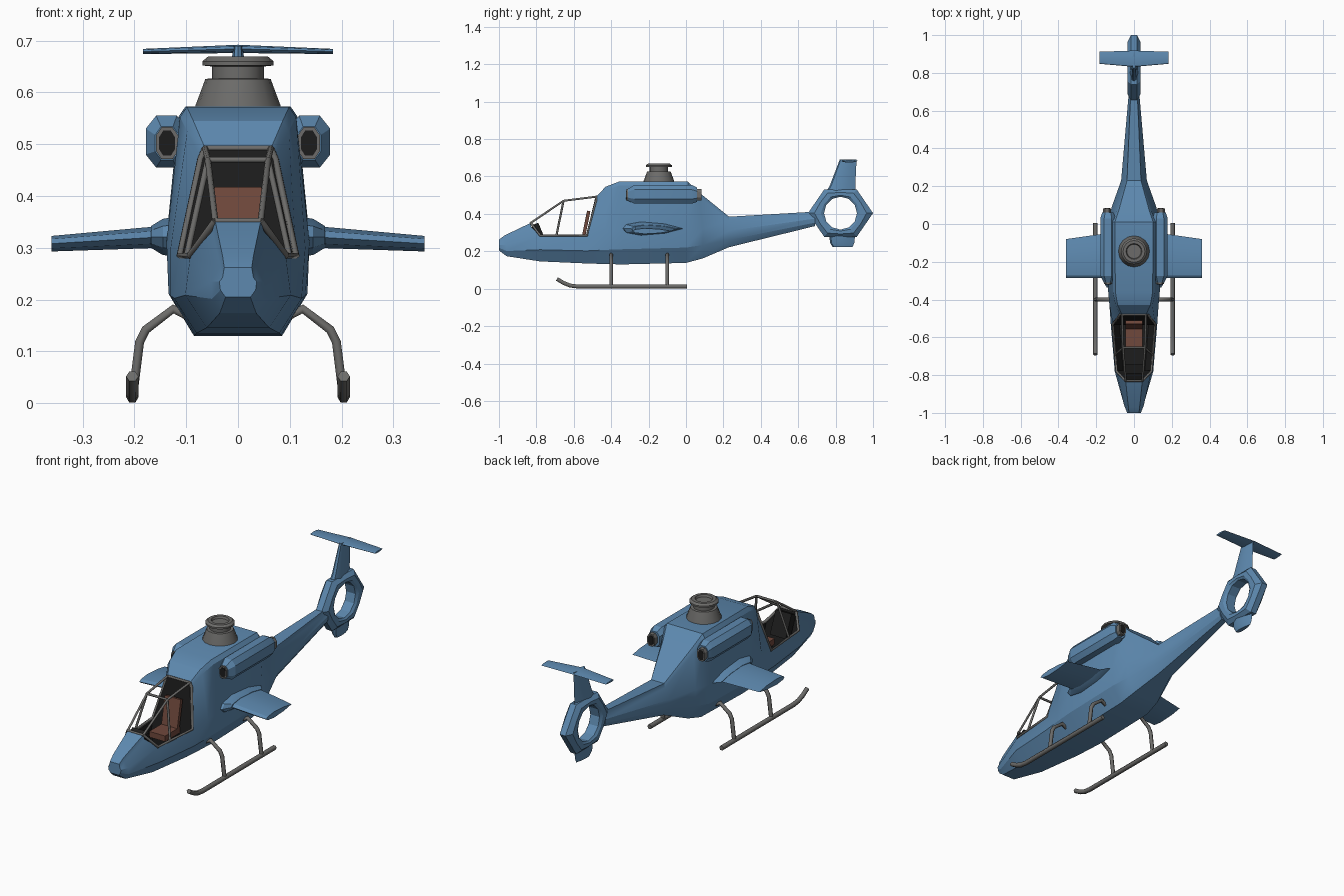
import bpy, bmesh, math
from mathutils import Vector

if "Cube" in bpy.data.objects:
    bpy.data.objects.remove(bpy.data.objects["Cube"], do_unlink=True)


def material(name, colour):
    mat = bpy.data.materials.new(name)
    mat.use_nodes = True
    mat.diffuse_color = (*colour, 1)
    mat.node_tree.nodes["Principled BSDF"].inputs["Base Color"].default_value = (*colour, 1)
    return mat


BLUE = material("steel blue paint", (0.11, 0.25, 0.43))
GREY = material("grey metal", (0.15, 0.148, 0.142))
BLACK = material("black interior", (0.012, 0.012, 0.012))
BROWN = material("brown leather", (0.16, 0.065, 0.045))


def finish(obj, mat, mirror):
    obj.data.materials.append(mat)
    if mirror:
        obj.modifiers.new("mirror", "MIRROR")
    bpy.ops.object.select_all(action="DESELECT")
    obj.select_set(True)
    bpy.context.view_layer.objects.active = obj
    return obj


def loft(name, rings, mat, mirror=False, loop=False, skip=None, angle=25):
    """Skin closed rings of points; skip(ring, side) leaves a face out."""
    bm = bmesh.new()
    verts = [[bm.verts.new(p) for p in ring] for ring in rings]
    n = len(rings[0])
    holes = []
    for i in range(len(rings) if loop else len(rings) - 1):
        a, b = verts[i], verts[(i + 1) % len(verts)]
        for j in range(n):
            k = (j + 1) % n
            face = bm.faces.new((a[j], a[k], b[k], b[j]))
            if skip and skip(i, j):
                holes.append(face)
    if not loop:
        bm.faces.new(verts[0])
        bm.faces.new(verts[-1])
    bmesh.ops.recalc_face_normals(bm, faces=bm.faces)
    bmesh.ops.delete(bm, geom=holes, context="FACES")
    mesh = bpy.data.meshes.new(name)
    bm.to_mesh(mesh)
    bm.free()
    obj = bpy.data.objects.new(name, mesh)
    bpy.context.collection.objects.link(obj)
    finish(obj, mat, mirror)
    bpy.ops.object.shade_smooth_by_angle(angle=math.radians(angle))
    return obj


def tube(name, points, radius, mat, mirror=False):
    curve = bpy.data.curves.new(name, "CURVE")
    curve.dimensions = "3D"
    curve.bevel_depth = radius
    curve.bevel_resolution = 1
    curve.use_fill_caps = True
    spline = curve.splines.new("POLY")
    spline.points.add(len(points) - 1)
    for target, p in zip(spline.points, points):
        target.co = (*p, 1)
    obj = bpy.data.objects.new(name, curve)
    bpy.context.collection.objects.link(obj)
    finish(obj, mat, mirror)
    bpy.ops.object.convert(target="MESH")


def octagon(x, y, z, w, h):
    """Chamfered rectangle facing along y."""
    c = 0.5
    pts = [(1, c), (c, 1), (-c, 1), (-1, c), (-1, -c), (-c, -1), (c, -1), (1, -c)]
    return [(x + w * u, y, z + h * v) for u, v in pts]


def foil(start, end, thick):
    """Wing section as (chord position, thickness offset) pairs."""
    c = end - start
    top = [(start + c * u, thick * v) for u, v in ((0.06, 0.6), (0.3, 1), (0.7, 0.7))]
    return [(start, 0)] + top + [(end, 0)] + [(u, -v) for u, v in reversed(top)]


def box(name, size, centre, mat, tilt=0):
    bpy.ops.mesh.primitive_cube_add(size=1, location=centre, rotation=(tilt, 0, 0))
    obj = bpy.context.object
    obj.name, obj.scale = name, size
    finish(obj, mat, False)
    bevel = obj.modifiers.new("bevel", "BEVEL")
    bevel.width, bevel.segments = 0.008, 1


# Fuselage: y low, y top, z bottom, z sill, z top, then half widths going up
STATIONS = [
    (-1.0, -1.0, 0.205, 0.235, 0.262, 0.024, 0.034, 0.036, 0.03),
    (-0.96, -0.97, 0.174, 0.235, 0.285, 0.035, 0.05, 0.052, 0.034),
    (-0.78, -0.83, 0.146, 0.285, 0.352, 0.06, 0.102, 0.092, 0.05),
    (-0.53, -0.48, 0.135, 0.285, 0.492, 0.08, 0.123, 0.112, 0.072),
    (-0.43, -0.43, 0.132, 0.3, 0.545, 0.083, 0.13, 0.13, 0.098),
    (-0.34, -0.36, 0.13, 0.31, 0.572, 0.085, 0.134, 0.138, 0.112),
    (0.0, 0.01, 0.138, 0.32, 0.573, 0.085, 0.134, 0.138, 0.115),
    (0.09, 0.07, 0.162, 0.32, 0.515, 0.075, 0.112, 0.118, 0.092),
    (0.23, 0.23, 0.222, 0.31, 0.385, 0.035, 0.062, 0.068, 0.042),
    (0.69, 0.69, 0.335, 0.375, 0.412, 0.015, 0.026, 0.028, 0.02),
]


def section(station, squeeze=1.0, lift=0.0, shift=0.0):
    y, yt, zb, zm, zt, wb, wl, wm, wt = station
    half = [(wb, y, zb + lift), (wl, y, zb + 0.45 * (zm - zb) + lift), (wm, y, zm),
            (wt, yt, zt - 0.02), (wt * 0.88, yt, zt)]
    half = [(x * squeeze, v + shift, z) for x, v, z in half]
    return half + [(-x, v, z) for x, v, z in reversed(half)]


UPPER = range(2, 7)
loft("fuselage", [section(s) for s in STATIONS], BLUE,
     skip=lambda i, j: i == 2 and j in UPPER)
front, rear = STATIONS[2:4]
loft("cockpit_tub", [section(front, 0.96, 0.02, 0.004), section(rear, 0.96, 0.02, -0.004)],
     BLACK, skip=lambda i, j: j in UPPER)

# Canopy frame
nose_corner, roof_corner = Vector(section(front)[4]), Vector(section(rear)[4])
sill_front, sill_rear = Vector(section(front)[2]), Vector(section(rear)[2])
brow = Vector((0.058, -0.655, 0.47))
sill_mid = sill_front.lerp(sill_rear, 0.35)
tube("canopy_sill", [nose_corner, sill_front, sill_rear, section(rear)[3], roof_corner],
     0.007, GREY, True)
tube("canopy_rail", [nose_corner, brow, roof_corner], 0.006, GREY, True)
tube("canopy_pillar", [brow, sill_mid], 0.006, GREY, True)
for name, p in (("base", nose_corner), ("brow", brow), ("rear", roof_corner)):
    tube("canopy_" + name + "_bar", [p, (-p.x, p.y, p.z)], 0.006, GREY)

# Seat and dashboard
box("seat_back", (0.09, 0.018, 0.15), (0, -0.535, 0.342), BROWN, -0.2)
box("seat_cushion", (0.09, 0.12, 0.03), (0, -0.595, 0.265), BROWN)
box("seat_base", (0.08, 0.1, 0.07), (0, -0.585, 0.215), BLACK)
box("dashboard", (0.09, 0.04, 0.12), (0, -0.785, 0.29), BLACK, 0.4)

# Engine pods with intakes and exhausts
loft("engine_pod", [octagon(0.137, -0.31, 0.502, 0.023, 0.032),
                    octagon(0.138, -0.275, 0.505, 0.04, 0.05),
                    octagon(0.138, 0.03, 0.505, 0.04, 0.05),
                    octagon(0.138, 0.06, 0.502, 0.03, 0.038)], BLUE, True)
for name, y0, y1, x in (("intake", -0.3, -0.318, 0.137), ("exhaust", 0.05, 0.082, 0.142)):
    sign = 1 if y1 > y0 else -1
    loft(name + "_frame", [octagon(x, y0, 0.502, 0.021, 0.031),
                           octagon(x, y1, 0.502, 0.021, 0.031)], GREY, True)
    loft(name + "_opening", [octagon(x, y1 - sign * 0.002, 0.502, 0.015, 0.024),
                             octagon(x, y1 + sign * 0.002, 0.502, 0.015, 0.024)], BLACK, True)

# Rotor mast
profile = [(0.086, 0.56), (0.082, 0.575), (0.063, 0.626), (0.05, 0.627), (0.05, 0.65),
           (0.069, 0.652), (0.069, 0.66), (0.058, 0.669), (0.042, 0.669), (0.038, 0.658)]
turn = [math.tau * i / 16 for i in range(16)]
loft("rotor_mast", [[(r * math.cos(a), -0.145 + r * math.sin(a), z) for a in turn]
                    for r, z in profile], GREY)


# Stub wings and their root fairings
def wing_ring(x, start, end, z, thick):
    return [(x, u, z + v) for u, v in foil(start, end, thick)]


loft("wing_fairing", [wing_ring(0.12, -0.345, -0.01, 0.322, 0.038),
                      wing_ring(0.145, -0.335, -0.02, 0.321, 0.035),
                      wing_ring(0.168, -0.295, -0.045, 0.321, 0.021)], BLUE, True)
loft("wing", [wing_ring(0.15, -0.287, -0.05, 0.321, 0.021),
              wing_ring(0.36, -0.285, -0.08, 0.308, 0.015)], BLUE, True)

# Landing skids
tube("skid", [(0.204, y, z) for y, z in
              ((-0.69, 0.052), (-0.655, 0.031), (-0.62, 0.017), (-0.58, 0.012), (0.005, 0.012))],
     0.012, GREY, True)
for name, y in (("front", -0.4), ("rear", -0.1)):
    tube(name + "_skid_leg", [(0.09, y, 0.165), (0.125, y, 0.182), (0.178, y, 0.142),
                              (0.19, y, 0.118), (0.203, y, 0.015)], 0.01, GREY, True)

# Tail ring: hexagon outside, round opening inside
hexagon = [Vector((0.174 * math.cos(i * math.pi / 3), 0.146 * math.sin(i * math.pi / 3)))
           for i in range(6)]
outer, inner = [], []
for i in range(6):
    corner, following = hexagon[i], hexagon[(i + 1) % 6]
    outer += [corner, (corner + following) / 2]
for i in range(12):
    a = math.tau * i / 12
    inner.append(Vector((math.cos(a), math.sin(a))) * 0.088)


def tail_ring(x, blend):
    points = [p.lerp(q, blend) for p, q in zip(inner, outer)]
    return [(x, 0.826 + p.x, 0.404 + p.y) for p in points]


loft("tail_ring", [tail_ring(x, b) for x, b in
                   ((0.016, 1), (0.034, 0.6), (0.034, 0.2), (0.026, 0),
                    (-0.026, 0), (-0.034, 0.2), (-0.034, 0.6), (-0.016, 1))], BLUE, loop=True)


# Tail fins and stabiliser
def fin_ring(z, start, end, thick):
    return [(v, u, z) for u, v in foil(start, end, thick)]


loft("upper_fin", [fin_ring(0.5, 0.738, 0.908, 0.024), fin_ring(0.55, 0.768, 0.905, 0.018),
                   fin_ring(0.69, 0.822, 0.912, 0.01)], BLUE)
loft("lower_fin", [fin_ring(0.3, 0.765, 0.905, 0.024), fin_ring(0.245, 0.77, 0.9, 0.02),
                   fin_ring(0.222, 0.785, 0.89, 0.012)], BLUE)
loft("stabiliser", [wing_ring(-0.183, 0.848, 0.912, 0.679, 0.005),
                    wing_ring(0, 0.832, 0.918, 0.684, 0.008),
                    wing_ring(0.183, 0.848, 0.912, 0.679, 0.005)], BLUE)
